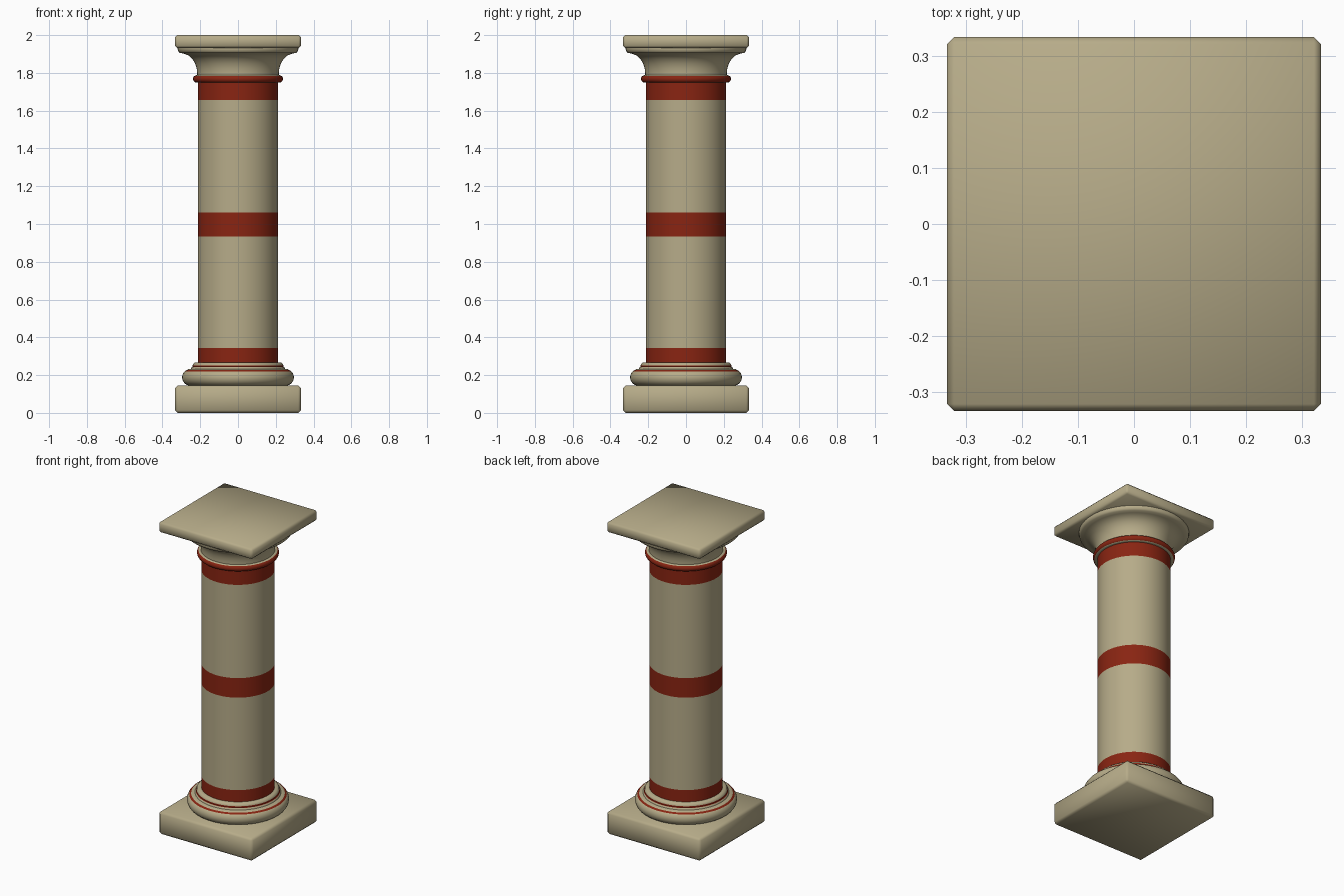
import bpy, bmesh, math

if "Cube" in bpy.data.objects:
    bpy.data.objects.remove(bpy.data.objects["Cube"])

def material(name, col):
    m = bpy.data.materials.new(name)
    m.diffuse_color = (*col, 1)
    m.use_nodes = True
    m.node_tree.nodes["Principled BSDF"].inputs["Base Color"].default_value = m.diffuse_color
    return m

STONE = material("sandstone", (0.47, 0.41, 0.25))
RED = material("red_paint", (0.25, 0.018, 0.006))

def finish(name, bm, angle):
    bmesh.ops.recalc_face_normals(bm, faces=bm.faces)
    me = bpy.data.meshes.new(name)
    bm.to_mesh(me)
    bm.free()
    me.materials.append(STONE)
    me.materials.append(RED)
    ob = bpy.data.objects.new(name, me)
    bpy.context.collection.objects.link(ob)
    bpy.ops.object.select_all(action='DESELECT')
    ob.select_set(True)
    bpy.context.view_layer.objects.active = ob
    bpy.ops.object.shade_smooth_by_angle(angle=math.radians(angle))
    return ob

def slab(name, half, z0, z1, bevel):
    bm = bmesh.new()
    bmesh.ops.create_cube(bm, size=1)
    for v in bm.verts:
        v.co = (v.co.x * 2 * half, v.co.y * 2 * half, z0 + (v.co.z + 0.5) * (z1 - z0))
    bmesh.ops.bevel(bm, geom=bm.edges[:], offset=bevel, segments=1, affect='EDGES')
    return finish(name, bm, 50)

def lathe(name, profile, bands=(), n=64):
    """Spin (radius, z) points; faces whose middle height lies in a band are red."""
    bm = bmesh.new()
    rings = [[bm.verts.new((r * math.cos(2 * math.pi * i / n), r * math.sin(2 * math.pi * i / n), z))
              for i in range(n)] for r, z in profile]
    for a, b in zip(rings, rings[1:]):
        for i in range(n):
            j = (i + 1) % n
            f = bm.faces.new((a[i], a[j], b[j], b[i]))
            zc = f.calc_center_median().z
            f.material_index = int(any(lo < zc < hi for lo, hi in bands))
    bm.faces.new(rings[0][::-1])
    bm.faces.new(rings[-1])
    return finish(name, bm, 40)

# square blocks at foot and head
slab("plinth", 0.333, 0.0, 0.146, 0.014)
slab("abacus", 0.333, 1.932, 2.0, 0.012)

# rounded base cushion, with a red line near its top
cushion = [(0.252 + 0.044 * math.cos(math.radians(t)), 0.188 + 0.044 * math.sin(math.radians(t)))
           for t in range(-90, 46, 15)]
lathe("base_cushion", cushion + [(0.272, 0.226), (0.262, 0.232), (0.21, 0.233)], [(0.2195, 0.2255)])

# stepped ring above the cushion
lathe("base_ring", [(0.25, 0.225), (0.25, 0.232), (0.245, 0.242), (0.241, 0.245),
                    (0.24, 0.252), (0.238, 0.259), (0.228, 0.267), (0.21, 0.268)],
      [(0.243, 0.2525)])

# shaft with three painted bands
lathe("shaft", [(0.213, z) for z in (0.23, 0.265, 0.343, 0.935, 1.06, 1.657, 1.76)],
      [(0.26, 0.343), (0.935, 1.06), (1.657, 1.77)])

# astragal ring under the capital
ring = [(0.218 + 0.02 * math.cos(math.radians(t)), 1.768 + 0.02 * math.sin(math.radians(t)))
        for t in range(-90, 91, 18)]
lathe("neck_ring", [(0.2, 1.748)] + ring + [(0.2, 1.788)], [(1.754, 1.784)])

# flared capital
lathe("capital", [(0.216, 1.77), (0.216, 1.80), (0.219, 1.825), (0.227, 1.85), (0.241, 1.873),
                  (0.262, 1.892), (0.287, 1.902), (0.308, 1.906), (0.316, 1.914),
                  (0.319, 1.925), (0.319, 1.935)])
